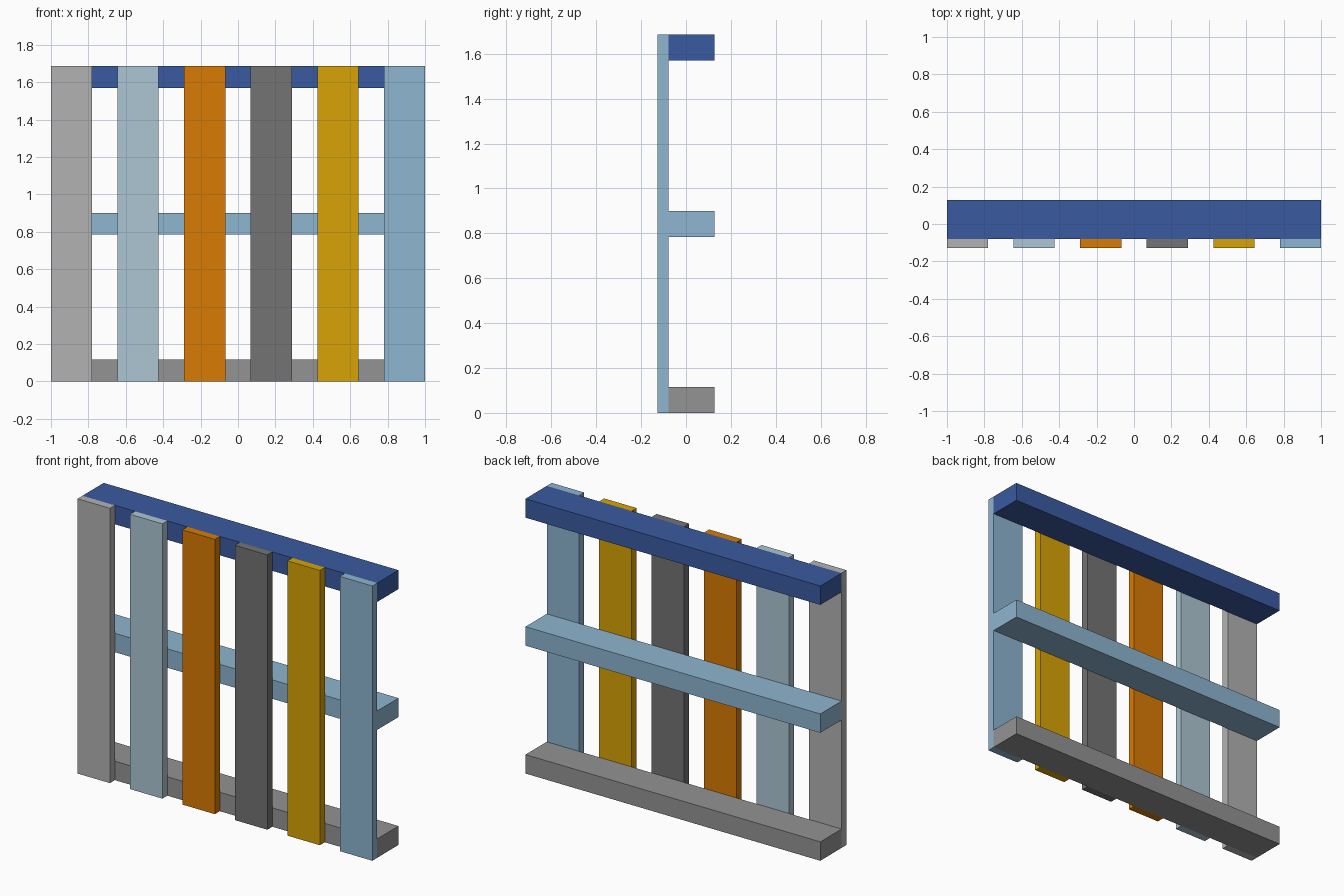
import bpy

if "Cube" in bpy.data.objects:
    bpy.data.objects.remove(bpy.data.objects["Cube"])

H = 1.685                 # overall height
Y0, Y1, Y2 = -0.127, -0.079, 0.127   # slat front, slat/rail joint, rail back
SLAT_W, RAIL_H = 0.22, 0.116


def material(name, rgb):
    """Material from 0-255 sRGB values."""
    mat = bpy.data.materials.new(name)
    mat.diffuse_color = [(c / 255) ** 2.2 for c in rgb] + [1]
    mat.use_nodes = True
    mat.node_tree.nodes["Principled BSDF"].inputs["Base Color"].default_value = mat.diffuse_color
    return mat


def box(name, x, y, z, mat):
    """Box from (min, max) ranges on each axis."""
    bpy.ops.mesh.primitive_cube_add(size=1, location=[sum(r) / 2 for r in (x, y, z)])
    ob = bpy.context.object
    ob.name = name
    ob.scale = [r[1] - r[0] for r in (x, y, z)]
    bpy.ops.object.transform_apply(location=False, rotation=False, scale=True)
    ob.data.materials.append(mat)


blue = material("blue", (60, 91, 160))
sky = material("sky_blue", (141, 180, 207))
mid_grey = material("mid_grey", (146, 146, 146))
slat_mats = [
    material("light_grey", (177, 177, 177)),
    material("pale_blue", (172, 197, 210)),
    material("orange", (216, 122, 13)),
    material("dark_grey", (115, 115, 115)),
    material("yellow", (215, 162, 14)),
    sky,
]

# Upright slats across the front
for i, mat in enumerate(slat_mats):
    cx = (-1 + SLAT_W / 2) + i * (2 - SLAT_W) / 5
    box(f"slat_{i + 1}", (cx - SLAT_W / 2, cx + SLAT_W / 2), (Y0, Y1), (0, H), mat)

# Horizontal rails behind the slats
rails = (("bottom_rail", mid_grey), ("middle_rail", sky), ("top_rail", blue))
for i, (name, mat) in enumerate(rails):
    z = i * (H - RAIL_H) / 2
    box(name, (-1, 1), (Y1, Y2), (z, z + RAIL_H), mat)
